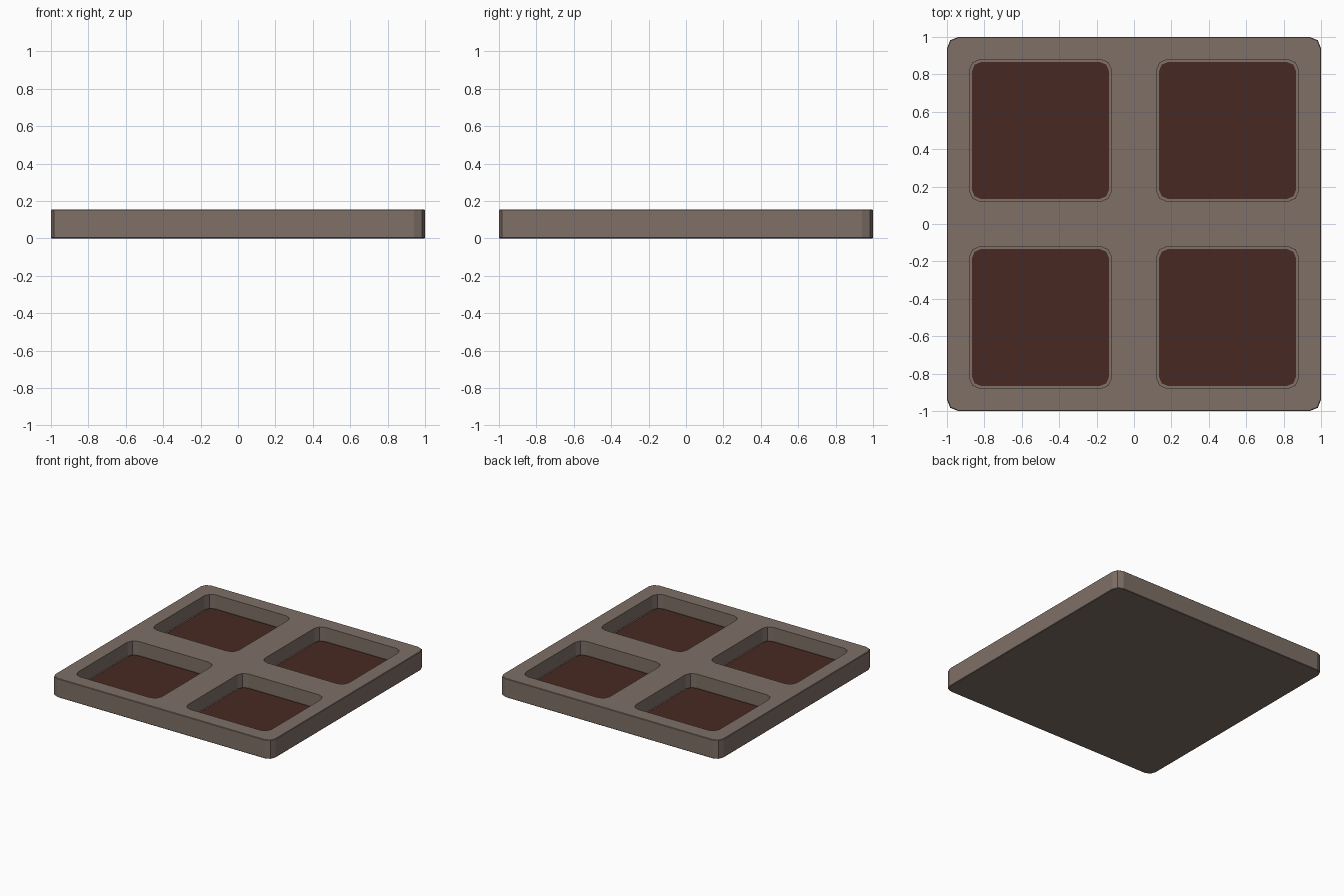
import bpy, bmesh, math

if "Cube" in bpy.data.objects:
    bpy.data.objects.remove(bpy.data.objects["Cube"])


def material(name, rgb):
    m = bpy.data.materials.new(name)
    m.diffuse_color = (*rgb, 1)
    m.use_nodes = True
    m.node_tree.nodes["Principled BSDF"].inputs["Base Color"].default_value = m.diffuse_color
    return m


def rounded_slab(name, cx, cy, half, z0, z1, radius, mat=None, edge=0.0):
    """Square slab with two-segment rounded vertical corners."""
    bm = bmesh.new()
    ring = []
    for k, (sx, sy) in enumerate([(1, 1), (-1, 1), (-1, -1), (1, -1)]):
        for i in range(3):
            a = math.pi / 2 * k + math.pi / 4 * i
            ring.append(bm.verts.new((cx + sx * (half - radius) + radius * math.cos(a),
                                      cy + sy * (half - radius) + radius * math.sin(a), z0)))
    base = bm.faces.new(ring)
    top = bmesh.ops.extrude_face_region(bm, geom=[base])["geom"]
    bmesh.ops.translate(bm, vec=(0, 0, z1 - z0),
                        verts=[g for g in top if isinstance(g, bmesh.types.BMVert)])
    bmesh.ops.recalc_face_normals(bm, faces=bm.faces)
    if edge:
        rim = [e for e in bm.edges if abs(e.verts[0].co.z - e.verts[1].co.z) < 1e-5]
        bmesh.ops.bevel(bm, geom=rim, offset=edge, segments=1, affect='EDGES')
    me = bpy.data.meshes.new(name)
    bm.to_mesh(me)
    bm.free()
    ob = bpy.data.objects.new(name, me)
    bpy.context.collection.objects.link(ob)
    if mat:
        me.materials.append(mat)
    return ob


frame_mat = material("frame_brown", (0.21, 0.16, 0.135))
panel_mat = material("panel_dark_red", (0.065, 0.022, 0.016))

# Tray body
tray = rounded_slab("tray", 0, 0, 1.0, 0, 0.155, 0.06, frame_mat, edge=0.004)

# Four pockets, each with a dark panel lying on its floor
for sx in (-1, 1):
    for sy in (-1, 1):
        cutter = rounded_slab("pocket_cutter", sx * 0.5, sy * 0.5, 0.38, 0.04, 0.3, 0.06, frame_mat)
        cut = tray.modifiers.new("pocket", 'BOOLEAN')
        cut.operation = 'DIFFERENCE'
        cut.solver = 'EXACT'
        cut.object = cutter
        bpy.context.view_layer.objects.active = tray
        bpy.ops.object.modifier_apply(modifier=cut.name)
        bpy.data.objects.remove(cutter)
        rounded_slab("pocket_panel", sx * 0.5, sy * 0.5, 0.365, 0.035, 0.046, 0.045, panel_mat)
